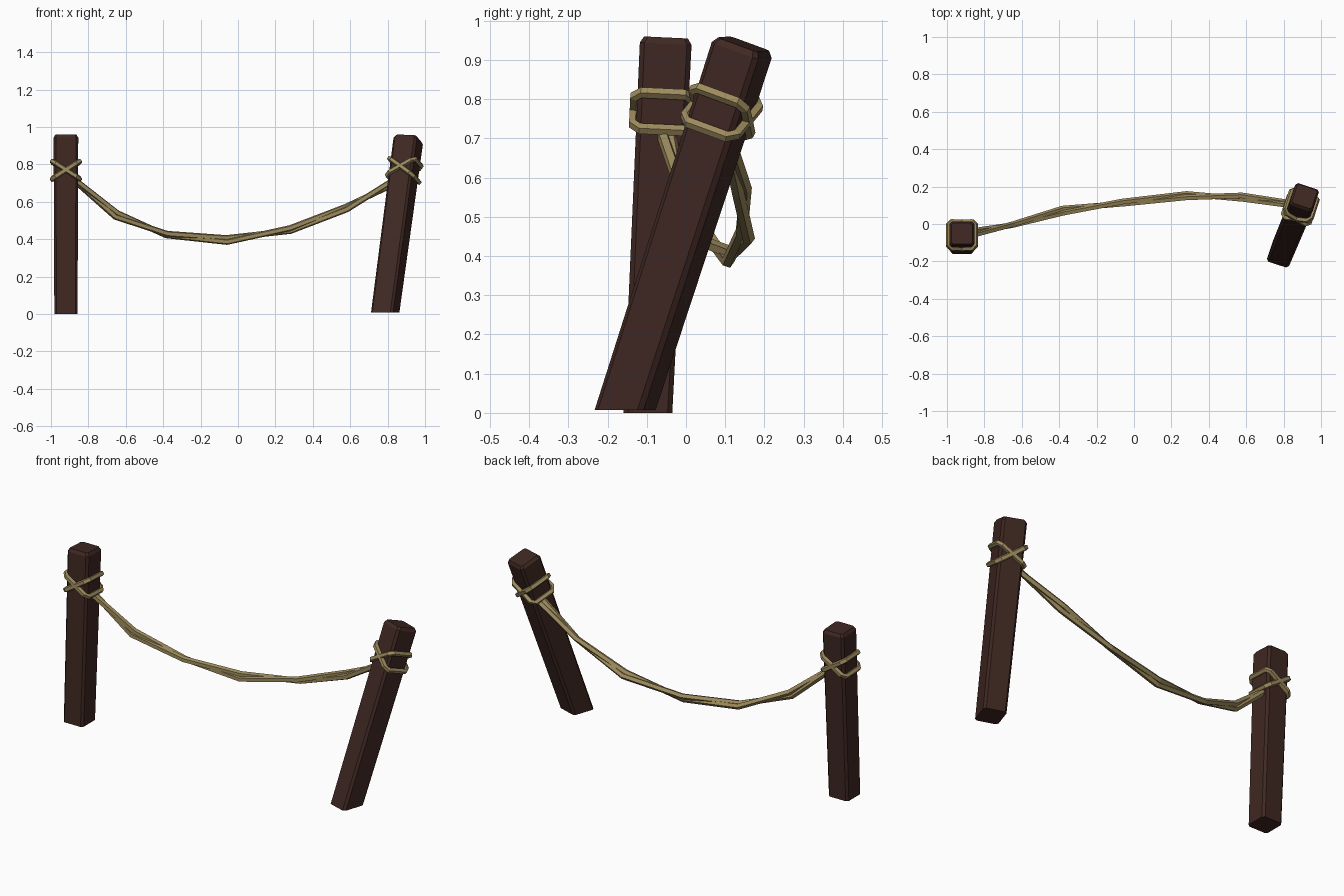
import bpy, bmesh, math
from mathutils import Vector, Matrix

if "Cube" in bpy.data.objects:
    bpy.data.objects.remove(bpy.data.objects["Cube"])


def material(name, color):
    m = bpy.data.materials.new(name)
    m.diffuse_color = (*color, 1)
    m.use_nodes = True
    m.node_tree.nodes["Principled BSDF"].inputs["Base Color"].default_value = m.diffuse_color
    return m


wood = material("dark_wood", (0.05, 0.021, 0.016))
hemp = material("rope", (0.34, 0.26, 0.11))


def skin(name, rings, mat, closed=False):
    """Bridge equal-sized rings of points into one flat-shaded mesh."""
    bm = bmesh.new()
    vs = [[bm.verts.new(p) for p in r] for r in rings]
    n, m = len(rings[0]), len(rings)
    for i in range(m if closed else m - 1):
        a, b = vs[i], vs[(i + 1) % m]
        for k in range(n):
            j = (k + 1) % n
            bm.faces.new((a[k], a[j], b[j], b[k]))
    if not closed:
        bm.faces.new(vs[0][::-1])
        bm.faces.new(vs[-1])
    bmesh.ops.recalc_face_normals(bm, faces=bm.faces)
    mesh = bpy.data.meshes.new(name)
    bm.to_mesh(mesh)
    bm.free()
    mesh.materials.append(mat)
    ob = bpy.data.objects.new(name, mesh)
    bpy.context.collection.objects.link(ob)
    return ob


def tube(name, path, radius, sides, up, closed=False):
    rings, n = [], len(path)
    for i, p in enumerate(path):
        if closed:
            t = path[(i + 1) % n] - path[i - 1]
        else:
            t = path[min(i + 1, n - 1)] - path[max(i - 1, 0)]
        u = t.cross(up).normalized()
        v = u.cross(t).normalized()
        rings.append([p + radius * (u * math.cos(a) + v * math.sin(a))
                      for a in (math.tau * (k + 0.5) / sides for k in range(sides))])
    return skin(name, rings, hemp, closed)


def octagon(h, c):
    """Square of half width h with corners chamfered by c."""
    return [(h, c - h), (h, h - c), (h - c, h), (c - h, h),
            (-h, h - c), (-h, c - h), (c - h, -h), (h - c, -h)]


def post(side, foot, head, turn, wrap_z):
    foot, head = Vector(foot), Vector(head)
    axis = (head - foot).normalized()
    x = Vector((math.cos(turn), math.sin(turn), 0))
    y = axis.cross(x).normalized()
    x = y.cross(axis)
    length = (head - foot).length

    def place(px, py, pz):
        return foot + x * px + y * py + axis * pz

    # Chamfered post, foot cut level with the ground
    rings = [[place(a, b, z) for a, b in octagon(h, c)]
             for h, c, z in ((0.062, 0.012, 0), (0.066, 0.012, length - 0.016),
                             (0.056, 0.01, length))]
    rings[0] = [p + axis * ((foot.z - p.z) / axis.z) for p in rings[0]]
    skin(side + "_post", rings, wood)

    # Two crossing rope loops
    mid = (wrap_z - foot.z) / axis.z
    for i, slope in enumerate((0.64, -0.64)):
        path = [place(a, b, mid + slope * a) for a, b in octagon(0.072, 0.016)]
        up = axis - x * slope
        tube(f"{side}_wrap_{i + 1}", path, 0.0145, 5, up, True)


post("left", (-0.92, -0.097, 0), (-0.92, -0.051, 0.957), 0, 0.768)
post("right", (0.787, -0.155, 0.008), (0.912, 0.147, 0.94), math.radians(-18), 0.768)

# Sagging rope of two twisted strands
line = [Vector(p) for p in ((-0.89, -0.055, 0.73), (-0.65, -0.005, 0.53),
                            (-0.38, 0.07, 0.425), (-0.06, 0.113, 0.396),
                            (0.28, 0.15, 0.452), (0.58, 0.142, 0.567),
                            (0.85, 0.103, 0.715))]
for s in range(2):
    path = []
    for i, p in enumerate(line):
        t = line[min(i + 1, 6)] - line[max(i - 1, 0)]
        u = t.cross(Vector((0, 0, 1))).normalized()
        v = u.cross(t).normalized()
        a = math.radians(100) * i + math.pi * s
        path.append(p + 0.012 * (u * math.cos(a) + v * math.sin(a)))
    tube(f"rope_strand_{s + 1}", path, 0.0165, 5, Vector((0, 0, 1)))
